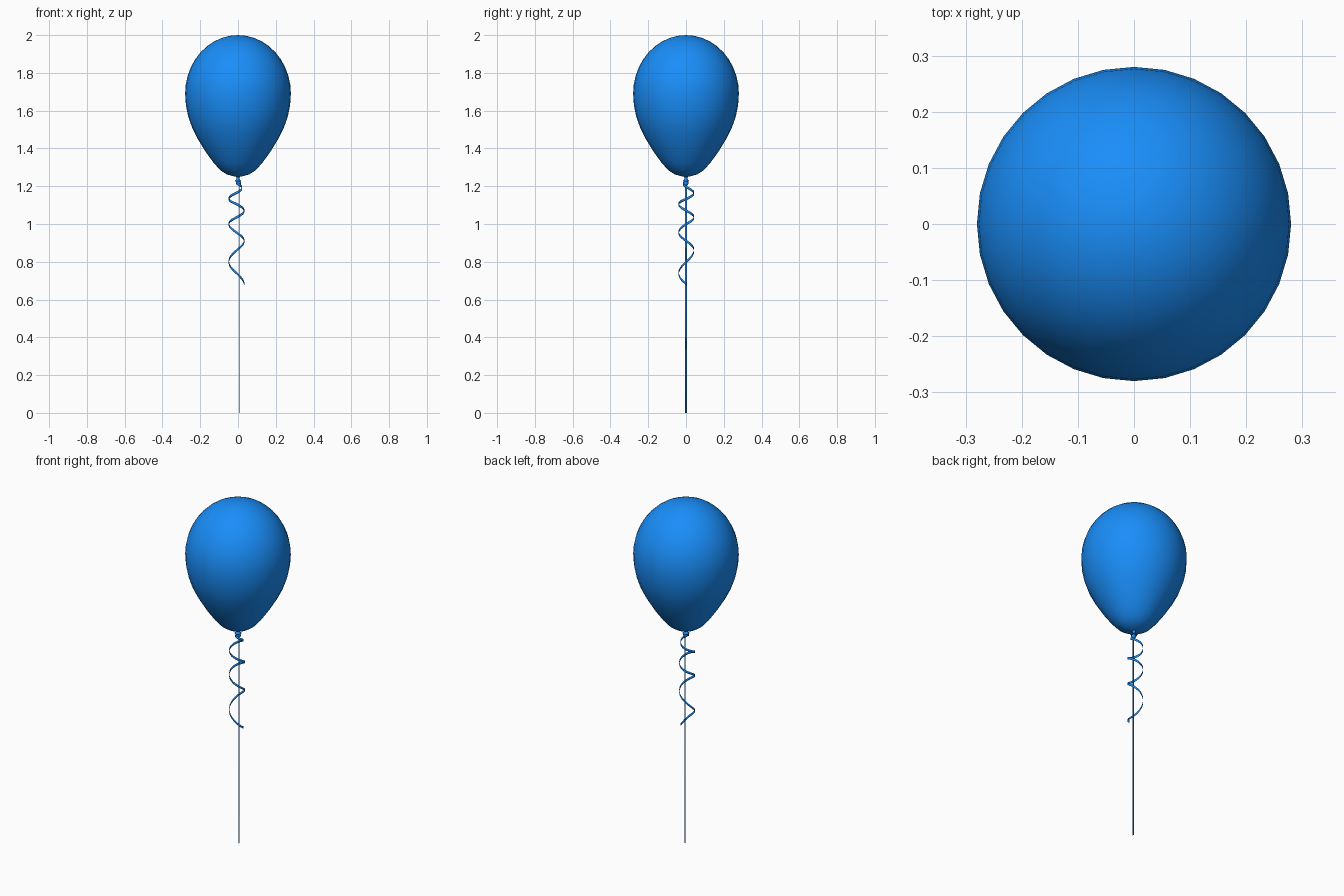
import bpy, bmesh, math

if "Cube" in bpy.data.objects:
    bpy.data.objects.remove(bpy.data.objects["Cube"])

mat = bpy.data.materials.new("blue")
mat.diffuse_color = (0.01, 0.27, 0.95, 1)
mat.use_nodes = True
mat.node_tree.nodes["Principled BSDF"].inputs["Base Color"].default_value = mat.diffuse_color


def make_object(name, bm):
    bmesh.ops.recalc_face_normals(bm, faces=bm.faces)
    me = bpy.data.meshes.new(name)
    bm.to_mesh(me)
    bm.free()
    me.materials.append(mat)
    ob = bpy.data.objects.new(name, me)
    bpy.context.collection.objects.link(ob)
    for p in me.polygons:
        p.use_smooth = True
    return ob


def lathe(name, profile, sides):
    bm = bmesh.new()
    vs = [bm.verts.new((r, 0, z)) for r, z in profile]
    es = [bm.edges.new(e) for e in zip(vs, vs[1:])]
    bmesh.ops.spin(bm, geom=vs + es, cent=(0, 0, 0), axis=(0, 0, 1),
                   angle=2 * math.pi, steps=sides)
    bmesh.ops.remove_doubles(bm, verts=bm.verts, dist=0.0003)
    return make_object(name, bm)


def strip(name, pairs, thickness):
    bm = bmesh.new()
    rows = [(bm.verts.new(a), bm.verts.new(b)) for a, b in pairs]
    for (a, b), (c, d) in zip(rows, rows[1:]):
        bm.faces.new((a, b, d, c))
    ob = make_object(name, bm)
    mod = ob.modifiers.new("thickness", "SOLIDIFY")
    mod.thickness = thickness
    mod.offset = 0
    return ob


# Inflated body: ellipsoidal crown, tapering to the neck
R, ZM = 0.28, 1.69
crown = [(R * math.cos(a), ZM + 0.31 * math.sin(a))
         for a in [math.pi / 2 * i / 10 for i in range(10, -1, -1)]]
taper = [(0.276, 1.63), (0.264, 1.57), (0.243, 1.51), (0.213, 1.45), (0.173, 1.385),
         (0.13, 1.325), (0.094, 1.285), (0.06, 1.263), (0.03, 1.254), (0.01, 1.25)]
lathe("balloon_body", crown + taper, 32)

# Neck and rolled lip under the body
lathe("balloon_neck", [(0.012, 1.256), (0.008, 1.243), (0.011, 1.234),
                       (0.018, 1.228), (0.016, 1.224), (0.006, 1.232)], 16)

# Small knot of ribbon
bm = bmesh.new()
bmesh.ops.create_uvsphere(bm, u_segments=12, v_segments=8, radius=0.013)
bmesh.ops.translate(bm, verts=bm.verts, vec=(0.003, 0, 1.216))
make_object("knot", bm)

# Curled ribbon: heights at each quarter turn, loosening downwards
heights = [1.215, 1.195, 1.165, 1.133, 1.105, 1.07, 1.035, 1.0,
           0.955, 0.91, 0.86, 0.80, 0.74, 0.685]
pairs, n = [], 8
for i in range((len(heights) - 1) * n + 1):
    q = i / n
    k = min(int(q), len(heights) - 2)
    p = [heights[max(0, min(len(heights) - 1, k + j))] for j in (-1, 0, 1, 2)]
    t = q - k
    z = 0.5 * (2 * p[1] + (p[2] - p[0]) * t
               + (2 * p[0] - 5 * p[1] + 4 * p[2] - p[3]) * t * t
               + (3 * p[1] - p[0] - 3 * p[2] + p[3]) * t ** 3)
    a = (q - 1) * math.pi / 2
    r = 0.041 * min(1, 0.4 + q * 0.3)
    x, y = -0.008 + r * math.cos(a), 0.002 + r * math.sin(a)
    pairs.append(((x, y, z + 0.007), (x, y, z - 0.007)))
strip("curled_ribbon", pairs, 0.001)

# Straight hanging string
strip("string", [((0.006, -0.004, z), (0.006, 0.004, z)) for z in (1.225, 0.6, 0)], 0.002)
